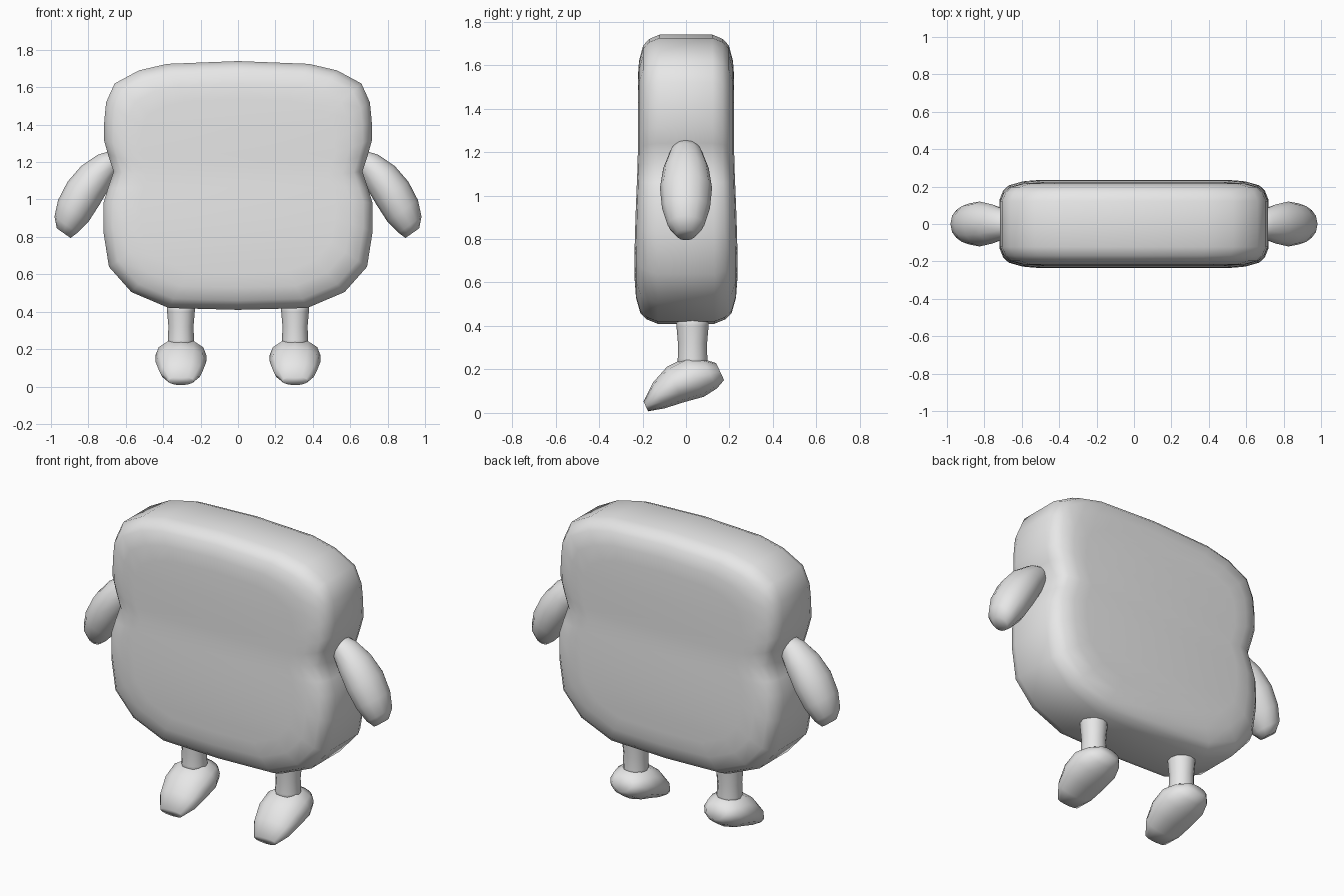
import bpy
import bmesh
from math import cos, sin, tau
from mathutils import Vector

if "Cube" in bpy.data.objects:
    bpy.data.objects.remove(bpy.data.objects["Cube"], do_unlink=True)

grey = bpy.data.materials.new("light grey")
grey.use_nodes = True
grey.diffuse_color = (0.8, 0.8, 0.8, 1)
grey.node_tree.nodes["Principled BSDF"].inputs["Base Color"].default_value = (0.8, 0.8, 0.8, 1)


def finish(name, bm):
    """Turn a bmesh into a smooth grey object."""
    bmesh.ops.recalc_face_normals(bm, faces=bm.faces)
    for face in bm.faces:
        face.smooth = True
    mesh = bpy.data.meshes.new(name)
    bm.to_mesh(mesh)
    bm.free()
    mesh.materials.append(grey)
    obj = bpy.data.objects.new(name, mesh)
    bpy.context.collection.objects.link(obj)


def bridge(bm, rings):
    """Join neighbouring closed rings with quads."""
    for a, b in zip(rings, rings[1:]):
        n = len(a)
        for i in range(n):
            j = (i + 1) % n
            bm.faces.new((a[i], a[j], b[j], b[i]))


def limb(name, sections, place, sides=12):
    """Elliptical sections (a, b, half height, half width) across a straight axis."""
    bm = bmesh.new()
    axis = (Vector(sections[-1][:2]) - Vector(sections[0][:2])).normalized()
    across = Vector((-axis.y, axis.x))
    rings = []
    for a, b, high, wide in sections:
        ring = []
        for k in range(sides):
            t = tau * k / sides
            p = Vector((a, b)) + across * high * cos(t)
            ring.append(bm.verts.new(place(p.x, p.y, wide * sin(t))))
        rings.append(ring)
    bridge(bm, rings)
    bm.faces.new(rings[0])
    bm.faces.new(rings[-1])
    finish(name, bm)


# Body: a pinched slab outline with rounded rims, slightly thinner at the top
outline = [(0, 1.74), (0.38, 1.725), (0.53, 1.69), (0.66, 1.62), (0.705, 1.52),
           (0.715, 1.42), (0.717, 1.32), (0.695, 1.24), (0.665, 1.15), (0.695, 1.06),
           (0.72, 0.98), (0.72, 0.83), (0.69, 0.64), (0.57, 0.505), (0.37, 0.42), (0, 0.41)]
rim = [(0.2, 0.236), (0.12, 0.23), (0.05, 0.21), (0.02, 0.18), (0, 0.13)]
layers = [(i, -y) for i, y in rim] + [(0, 0)] + [(i, y) for i, y in reversed(rim)]
loop = outline + [(-x, z) for x, z in reversed(outline[1:-1])]
middle = 1.075

bm = bmesh.new()
rings = []
for inset, y in layers:
    ring = []
    for x, z in loop:
        taper = 1 - 0.06 * min(max((z - 0.7) / 0.5, 0), 1)
        z_in = middle + (z - middle) * (1 - inset / 0.665)
        ring.append(bm.verts.new((x * (1 - inset / 0.72), y * taper, z_in)))
    rings.append(ring)
bridge(bm, rings)
# Front and back panels: strips running from side to side
count = len(loop)
for ring in (rings[0], rings[-1]):
    for i in range(len(outline) - 1):
        corners = [ring[i], ring[i + 1], ring[(count - i - 1) % count], ring[(count - i) % count]]
        bm.faces.new(list(dict.fromkeys(corners)))
finish("body", bm)

arm = [(0.63, 1.25, 0.03, 0.04), (0.69, 1.2, 0.07, 0.075), (0.76, 1.125, 0.095, 0.105),
       (0.825, 1.035, 0.105, 0.12), (0.88, 0.94, 0.1, 0.11), (0.92, 0.865, 0.075, 0.085),
       (0.932, 0.82, 0.045, 0.045)]
foot = [(-0.185, 0.03, 0.025, 0.07), (-0.125, 0.08, 0.065, 0.115), (-0.05, 0.13, 0.09, 0.135),
        (0.04, 0.165, 0.1, 0.137), (0.11, 0.18, 0.075, 0.11), (0.157, 0.19, 0.043, 0.065)]
leg = [(0.03, 0.46, 0.078, 0.078), (0.03, 0.4, 0.074, 0.074), (0.03, 0.32, 0.067, 0.067),
       (0.03, 0.25, 0.068, 0.07), (0.03, 0.2, 0.07, 0.07)]

# Arms, legs and feet on both sides
for side, s in (("left", 1), ("right", -1)):
    limb(side + "_arm", arm, lambda a, b, c: (s * a, c, b))
    limb(side + "_leg", leg, lambda a, b, c: (s * 0.305 + c, a, b))
    limb(side + "_foot", foot, lambda a, b, c: (s * 0.305 + c, a, b))
